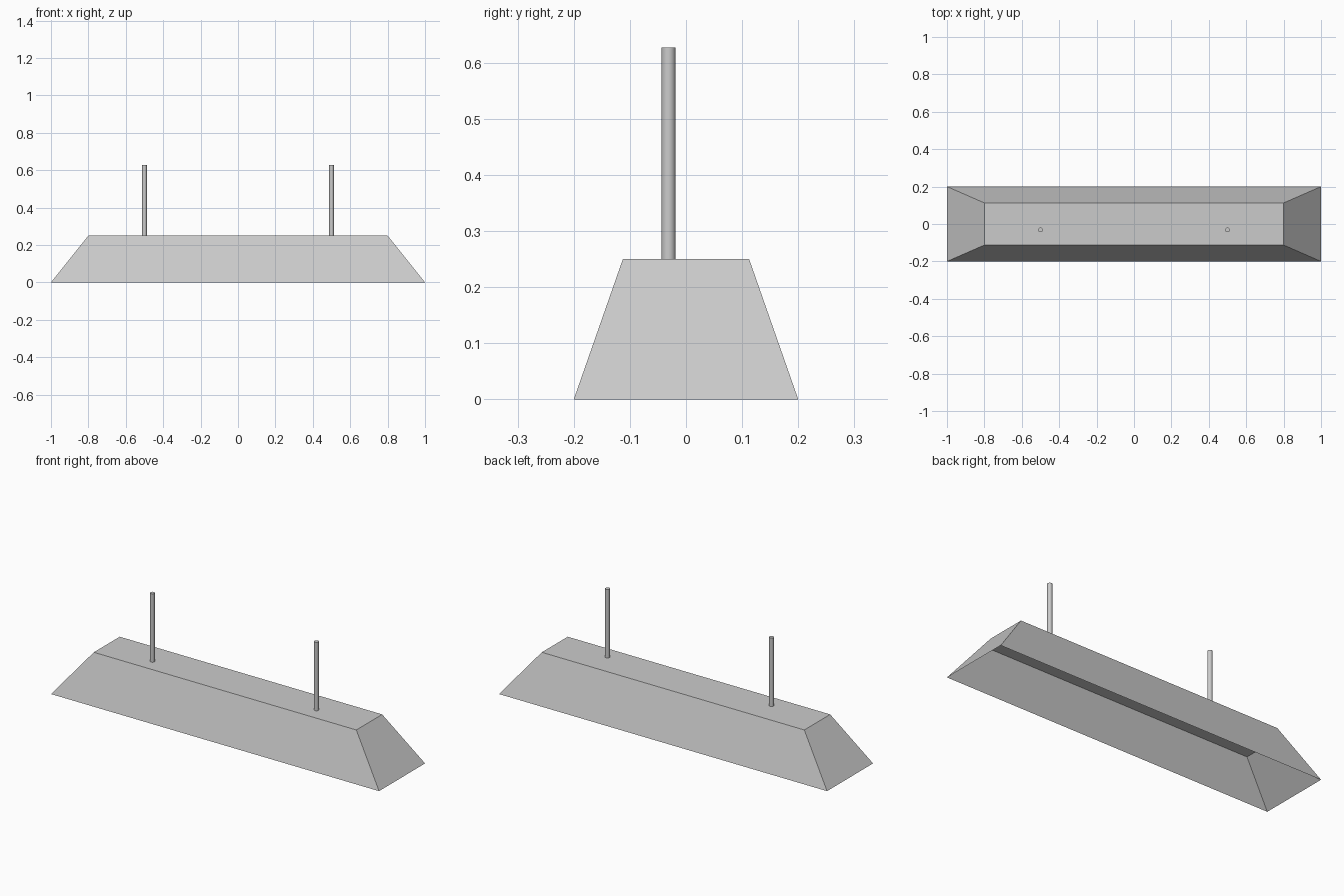
import bpy, bmesh

if "Cube" in bpy.data.objects:
    bpy.data.objects.remove(bpy.data.objects["Cube"])


def ring(bm, hx, hy, z):
    return [bm.verts.new((sx * hx, sy * hy, z))
            for sx, sy in ((-1, -1), (1, -1), (1, 1), (-1, 1))]


# Hollow tapered shade: outer shell and a shallower inner liner meeting at the rim
bm = bmesh.new()
rim = ring(bm, 1.0, 0.2, 0.0)
outer_top = ring(bm, 0.8, 0.1125, 0.25)
inner_top = ring(bm, 0.8, 0.1125, 0.19)
for top in (outer_top, inner_top):
    bm.faces.new(top)
    for i in range(4):
        j = (i + 1) % 4
        bm.faces.new((rim[i], rim[j], top[j], top[i]))
bmesh.ops.recalc_face_normals(bm, faces=bm.faces)
mesh = bpy.data.meshes.new("lamp_shade")
bm.to_mesh(mesh)
bm.free()
bpy.context.collection.objects.link(bpy.data.objects.new("lamp_shade", mesh))

# Two hanging rods, slightly in front of the centre line
for side, x in (("left", -0.5), ("right", 0.5)):
    bpy.ops.mesh.primitive_cylinder_add(vertices=16, radius=0.0125, depth=0.377,
                                        location=(x, -0.031, 0.4385))
    rod = bpy.context.object
    rod.name = side + "_hanging_rod"
    bpy.ops.object.shade_smooth_by_angle()
